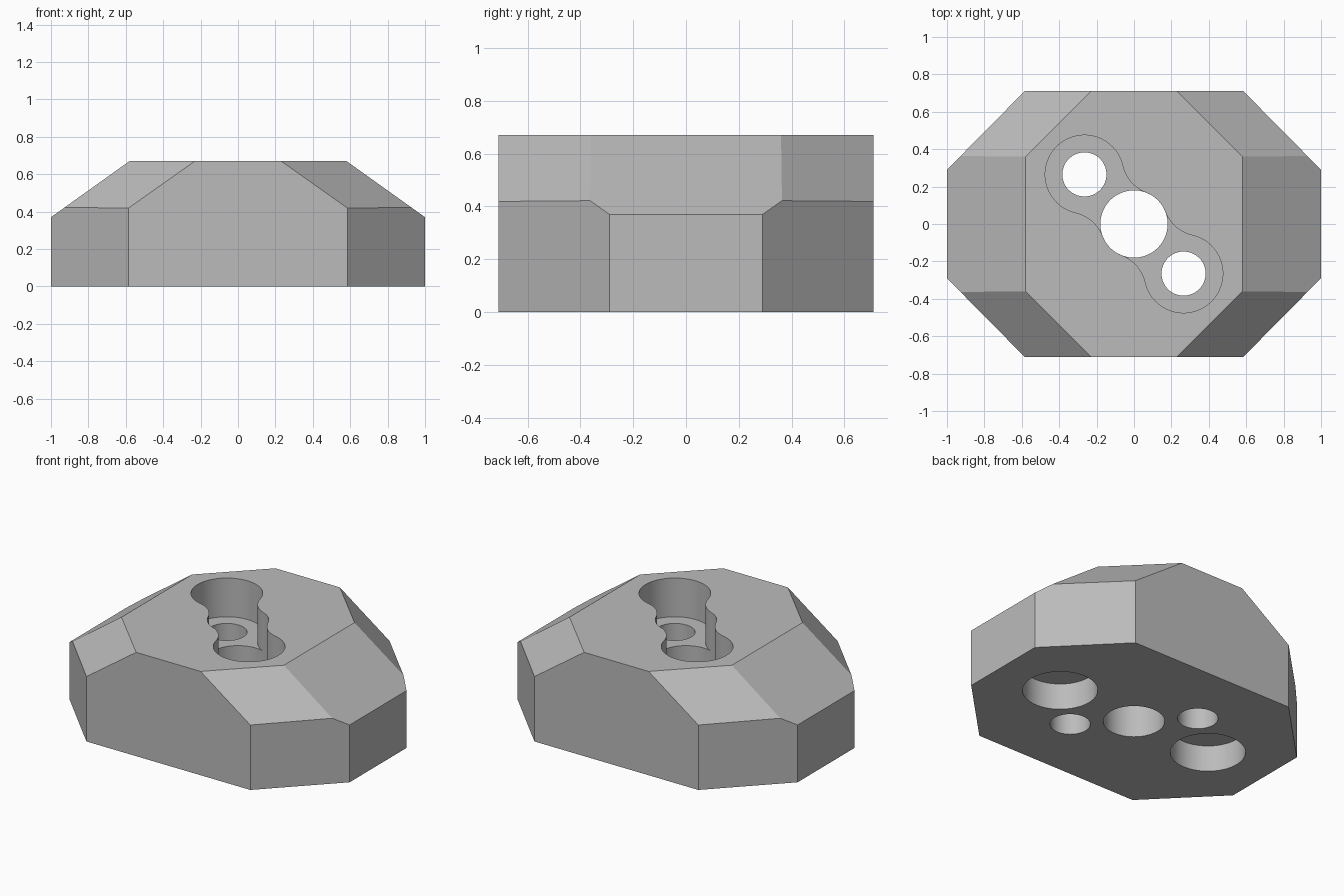
import bpy, bmesh, math
from mathutils import Vector

cube = bpy.data.objects.get("Cube")
if cube:
    bpy.data.objects.remove(cube, do_unlink=True)

HEIGHT, FLOOR = 0.67, 0.42
HOLE_R, LOBE_R, FILLET_R = 0.18, 0.21, 0.2
LOBE_U = 0.265 * math.sqrt(2)

grey = bpy.data.materials.new("plain grey")
grey.use_nodes = True
colour = (0.5, 0.5, 0.5, 1)
grey.diffuse_color = colour
grey.node_tree.nodes["Principled BSDF"].inputs["Base Color"].default_value = colour


def prism(name, points, z0, z1, chamfers=()):
    """Extrude an outline from z0 to z1, then trim it by sloping planes."""
    bm = bmesh.new()
    face = bm.faces.new([bm.verts.new((x, y, z0)) for x, y in points])
    top = bmesh.ops.extrude_face_region(bm, geom=[face])["geom"]
    bmesh.ops.translate(bm, vec=(0, 0, z1 - z0),
                        verts=[v for v in top if isinstance(v, bmesh.types.BMVert)])
    for point, normal in chamfers:
        cut = bmesh.ops.bisect_plane(bm, geom=bm.verts[:] + bm.edges[:] + bm.faces[:],
                                     plane_co=point, plane_no=normal, clear_outer=True)
        rim = [e for e in cut["geom_cut"] if isinstance(e, bmesh.types.BMEdge)]
        bmesh.ops.contextual_create(bm, geom=rim)
    bmesh.ops.recalc_face_normals(bm, faces=bm.faces)
    mesh = bpy.data.meshes.new(name)
    bm.to_mesh(mesh)
    bm.free()
    mesh.materials.append(grey)
    obj = bpy.data.objects.new(name, mesh)
    bpy.context.collection.objects.link(obj)
    return obj


def arc(cx, cy, r, a0, a1, n):
    return [(cx + r * math.cos(a0 + (a1 - a0) * i / n),
             cy + r * math.sin(a0 + (a1 - a0) * i / n)) for i in range(n)]


def circle(cx, cy, r):
    return arc(cx, cy, r, 0, math.tau, 64)


def lobed_outline():
    """Two round lobes blended into the centre hole, along the falling diagonal."""
    a, b = HOLE_R + FILLET_R, LOBE_R + FILLET_R
    u = (a * a - b * b + LOBE_U ** 2) / (2 * LOBE_U)
    v = math.sqrt(a * a - u * u)
    hole_angle = math.atan2(v, u)
    lobe_angle = math.atan2(v, u - LOBE_U)
    half = arc(LOBE_U, 0, LOBE_R, -lobe_angle, lobe_angle, 40)
    half += arc(u, v, FILLET_R, lobe_angle - math.pi, hole_angle - math.pi, 16)
    half += arc(0, 0, HOLE_R, hole_angle, math.pi - hole_angle, 10)
    half += arc(-u, v, FILLET_R, -hole_angle, -lobe_angle, 16)
    outline = half + [(-x, -y) for x, y in half]
    # The fillets on each side are produced once by keeping one half turn
    upper = [p for p in half]
    lower = arc(-LOBE_U, 0, LOBE_R, math.pi - lobe_angle, math.pi + lobe_angle, 40)
    outline = upper + lower + [(-x, -y) for x, y in half[40:]]
    c = math.sqrt(0.5)
    return [(c * (p + q), c * (q - p)) for p, q in outline]


# Octagonal block with sloping ends and bevelled upper corners
octagon = [(1, -0.29), (1, 0.29), (0.585, 0.71), (-0.585, 0.71),
           (-1, 0.29), (-1, -0.29), (-0.585, -0.71), (0.585, -0.71)]
slopes = []
for sx in (-1, 1):
    slopes.append((Vector((sx * 0.58, 0, HEIGHT)), Vector((sx * 0.3, 0, 0.42))))
    for sy in (-1, 1):
        slopes.append((Vector((sx * 0.58, sy * 0.36, HEIGHT)),
                       Vector((sx, sy, math.sqrt(2)))))
block = prism("block", octagon, 0, HEIGHT, slopes)

# Recess, through holes and blind sockets underneath
cutters = [prism("recess_cutter", lobed_outline(), FLOOR, 1),
           prism("centre_hole_cutter", circle(0, 0, HOLE_R), -0.2, FLOOR + 0.1)]
for s in (-1, 1):
    cutters.append(prism("bolt_hole_cutter", circle(s * 0.265, -s * 0.265, 0.118),
                         -0.2, FLOOR + 0.1))
    cutters.append(prism("socket_cutter", circle(s * 0.564, 0, 0.22), -0.2, 0.17))

bpy.context.view_layer.objects.active = block
for cutter in cutters:
    cutter.hide_render = True
    mod = block.modifiers.new("cut", "BOOLEAN")
    mod.operation, mod.solver, mod.object = "DIFFERENCE", "EXACT", cutter
    bpy.ops.object.modifier_apply(modifier=mod.name)
    bpy.data.objects.remove(cutter, do_unlink=True)

bpy.ops.object.select_all(action="DESELECT")
block.select_set(True)
bpy.ops.object.shade_smooth_by_angle(angle=math.radians(25))
